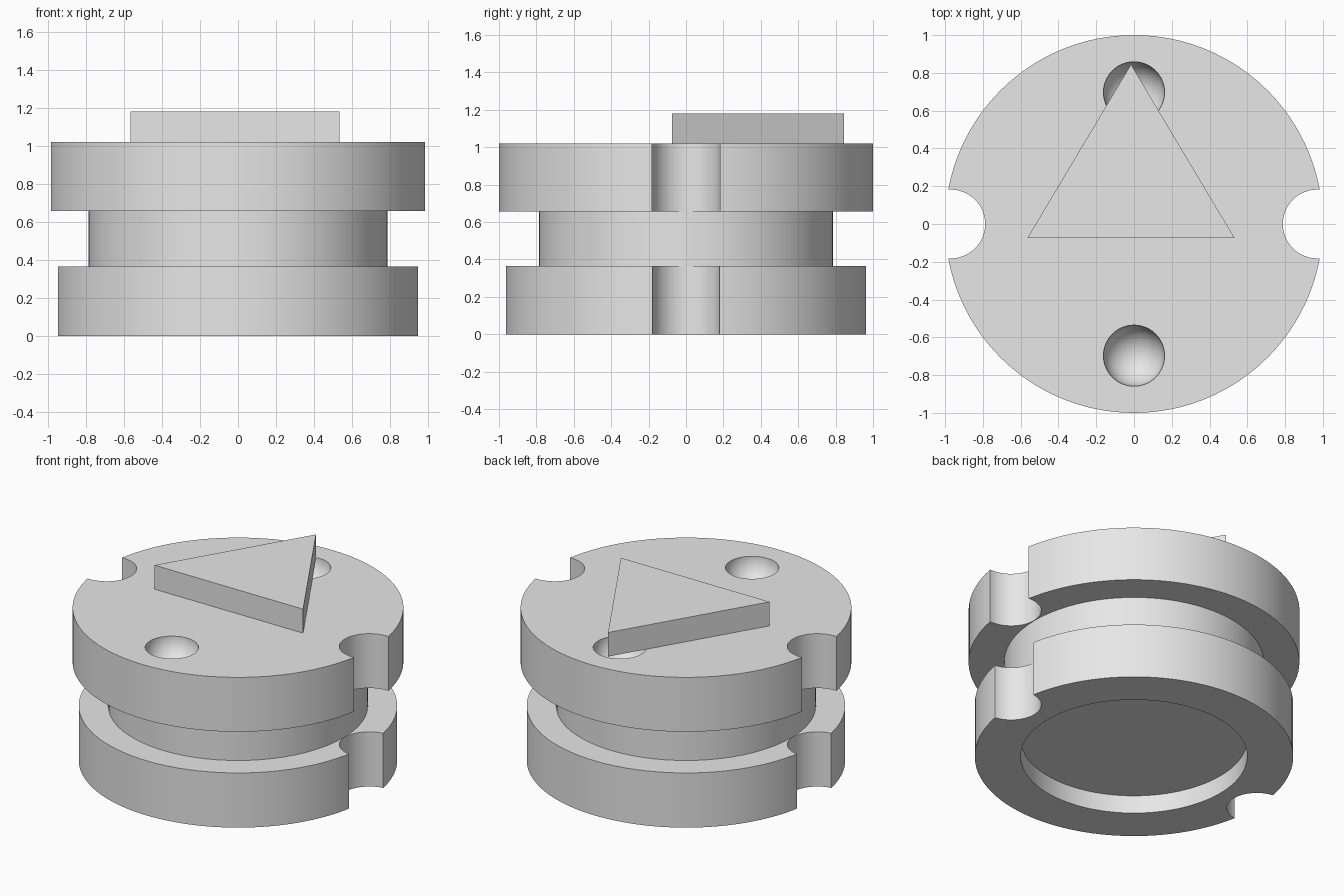
import bpy, bmesh, math

if "Cube" in bpy.data.objects:
    bpy.data.objects.remove(bpy.data.objects["Cube"])

SEG = 128
NECK_BOTTOM, NECK_TOP, BODY_TOP, MARK_TOP = 0.365, 0.657, 1.02, 1.18

grey = bpy.data.materials.new("light_grey")
grey.diffuse_color = (0.8, 0.8, 0.8, 1)
grey.use_nodes = True
grey.node_tree.nodes["Principled BSDF"].inputs["Base Color"].default_value = grey.diffuse_color


def finish(bm, name):
    """Turn a bmesh into a linked grey object."""
    bmesh.ops.recalc_face_normals(bm, faces=bm.faces)
    mesh = bpy.data.meshes.new(name)
    bm.to_mesh(mesh)
    bm.free()
    mesh.materials.append(grey)
    obj = bpy.data.objects.new(name, mesh)
    bpy.context.collection.objects.link(obj)
    return obj


def lathe(name, profile):
    """Spin an (r, z) profile around the z axis."""
    bm = bmesh.new()
    verts = [bm.verts.new((r, 0, z)) for r, z in profile]
    edges = [bm.edges.new(pair) for pair in zip(verts, verts[1:])]
    bmesh.ops.spin(bm, geom=verts + edges, cent=(0, 0, 0), axis=(0, 0, 1),
                   angle=math.tau, steps=SEG, use_duplicate=False)
    bmesh.ops.remove_doubles(bm, verts=bm.verts, dist=1e-4)
    return finish(bm, name)


def cut(target, cutter):
    """Subtract the cutter from the target and discard the cutter."""
    cutter.hide_render = True
    bpy.context.view_layer.objects.active = target
    mod = target.modifiers.new("cut", 'BOOLEAN')
    mod.operation, mod.solver, mod.object = 'DIFFERENCE', 'EXACT', cutter
    bpy.ops.object.modifier_apply(modifier=mod.name)
    bpy.data.objects.remove(cutter)


# Grooved round body with a shallow recess underneath
body = lathe("grooved_body", [
    (0, 0.12), (0.685, 0.12), (0.685, 0), (0.963, 0),
    (0.963, NECK_BOTTOM), (0.785, NECK_BOTTOM), (0.785, NECK_TOP),
    (1, NECK_TOP), (1, BODY_TOP), (0, BODY_TOP)])

for side in (-1, 1):
    # Round notches through both rims, left and right
    bpy.ops.mesh.primitive_cylinder_add(vertices=64, radius=0.182, depth=3,
                                        location=(side * 0.97, 0, 0.5))
    cut(body, bpy.context.object)
    # Ball-shaped dimples in the top, front and back
    bpy.ops.mesh.primitive_uv_sphere_add(segments=48, ring_count=25, radius=0.162,
                                         location=(0, side * 0.697, BODY_TOP))
    cut(body, bpy.context.object)

bpy.ops.object.select_all(action='DESELECT')
body.select_set(True)
bpy.context.view_layer.objects.active = body
bpy.ops.object.shade_smooth_by_angle(angle=math.radians(30))

# Raised triangular marker on the top
bm = bmesh.new()
base = bm.faces.new([bm.verts.new((x, y, BODY_TOP)) for x, y in
                     ((-0.565, -0.075), (0.533, -0.075), (-0.016, 0.845))])
top = bmesh.ops.extrude_face_region(bm, geom=[base], use_keep_orig=True)
bmesh.ops.translate(bm, vec=(0, 0, MARK_TOP - BODY_TOP),
                    verts=[g for g in top["geom"] if isinstance(g, bmesh.types.BMVert)])
finish(bm, "triangle_marker")
